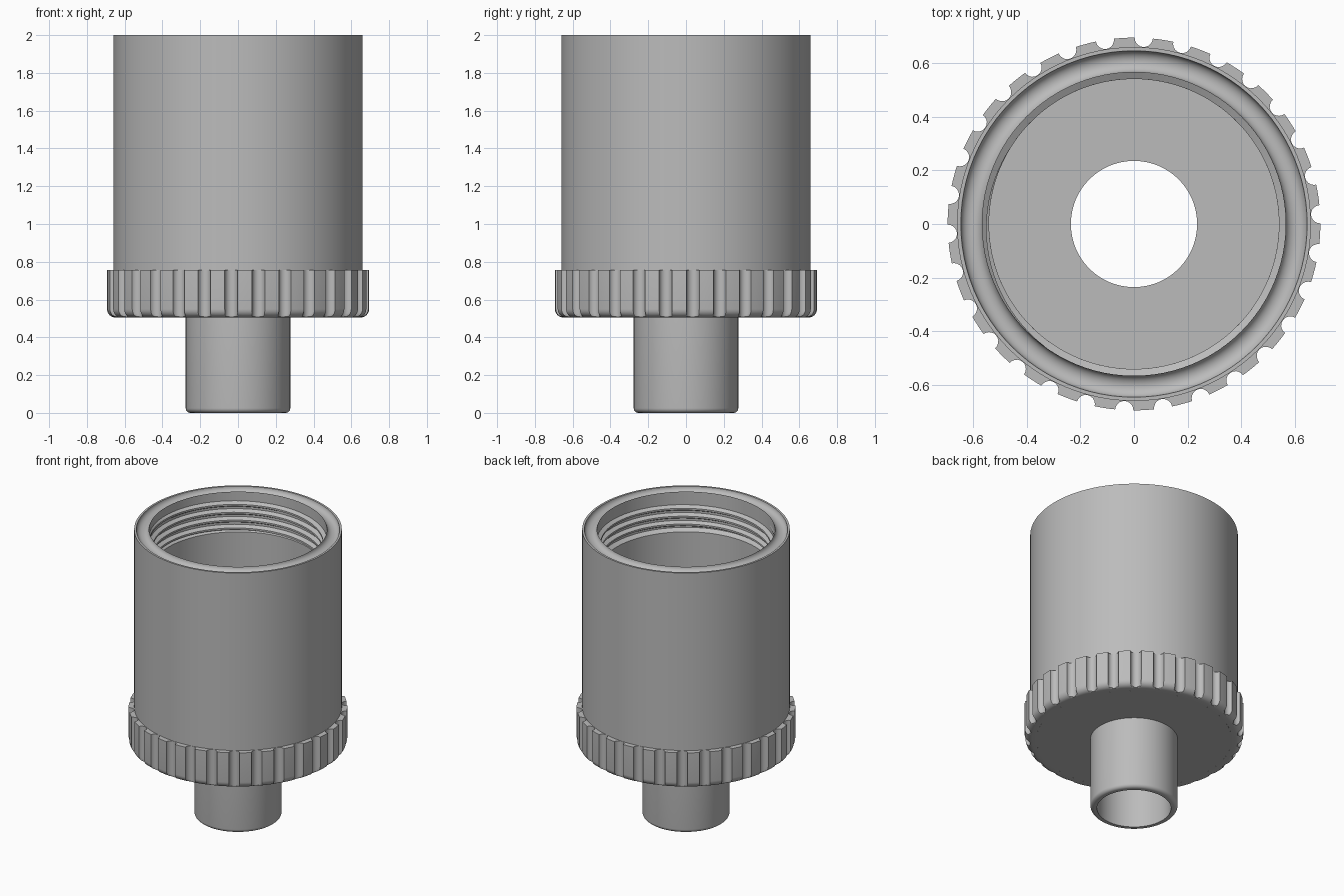
import bpy, bmesh
from math import sin, cos, pi, tau, radians, atan2, hypot

cube = bpy.data.objects.get("Cube")
if cube:
    bpy.data.objects.remove(cube, do_unlink=True)

grey = bpy.data.materials.new("plain grey")
grey.use_nodes = True
colour = (0.5, 0.5, 0.5, 1)
grey.diffuse_color = colour
grey.node_tree.nodes["Principled BSDF"].inputs["Base Color"].default_value = colour


def loft(name, rings, close_rings=True, cap_ends=False):
    """Skin a list of equal point loops; optionally join last loop to first."""
    bm = bmesh.new()
    loops = [[bm.verts.new(p) for p in ring] for ring in rings]
    count = len(loops[0])
    pairs = list(zip(loops, loops[1:]))
    if close_rings:
        pairs.append((loops[-1], loops[0]))
    for a, b in pairs:
        for i in range(count):
            j = (i + 1) % count
            bm.faces.new((a[i], a[j], b[j], b[i]))
    if cap_ends:
        bm.faces.new(loops[0])
        bm.faces.new(loops[-1])
    bmesh.ops.recalc_face_normals(bm, faces=bm.faces)
    mesh = bpy.data.meshes.new(name)
    bm.to_mesh(mesh)
    bm.free()
    mesh.materials.append(grey)
    obj = bpy.data.objects.new(name, mesh)
    bpy.context.collection.objects.link(obj)
    bpy.ops.object.select_all(action='DESELECT')
    obj.select_set(True)
    bpy.context.view_layer.objects.active = obj
    bpy.ops.object.shade_smooth_by_angle(angle=radians(30))
    return obj


def lathe(name, profile, steps=96):
    """Revolve a closed (radius, height) profile about z."""
    angles = [tau * i / steps for i in range(steps)]
    return loft(name, [[(r * cos(a), r * sin(a), z) for a in angles] for r, z in profile])


def fillet(radius, z, size, steps=6):
    """Rounded lower outer corner, from the underside up to the side."""
    return [(radius - size + size * sin(t), z + size - size * cos(t))
            for t in (pi / 2 * i / steps for i in range(steps + 1))]


FLOOR, BASE, BODY_R, BORE, THREAD_R = 0.63, 0.505, 0.659, 0.54, 0.565

# Cup body with a rounded channel in its top rim
channel = [(0.605 + 0.04 * cos(t), 2 - 0.035 * sin(t))
           for t in (pi * i / 12 for i in range(13))]
lathe("cup_body",
      [(0.277, BASE), (0.62, BASE), (0.62, 0.56), (BODY_R, 0.56), (BODY_R, 2)]
      + channel
      + [(THREAD_R, 1.75), (BORE, 1.73), (BORE, FLOOR), (0.277, FLOOR)])

# Hollow outlet tube
lathe("outlet_tube",
      [(0.235, 0)] + fillet(0.277, 0, 0.025) + [(0.277, FLOOR), (0.235, FLOOR)])

# Grip collar outline: lands separated by round flutes
COLLAR_R, FLUTES, FLUTE_R = 0.694, 30, 0.034
outline = []
for k in range(FLUTES):
    middle = radians(3) + tau * k / FLUTES
    for i in range(11):
        t = -pi / 2 + pi * i / 10
        x, y = COLLAR_R - FLUTE_R * cos(t), FLUTE_R * sin(t)
        outline.append((middle + atan2(y, x), min(COLLAR_R, hypot(x, y))))
    edge = atan2(FLUTE_R, COLLAR_R)
    gap = tau / FLUTES - 2 * edge
    outline += [(middle + edge + gap * f / 3, COLLAR_R) for f in (1, 2)]

levels = [(0.62, BASE)] + fillet(COLLAR_R, BASE, 0.045) + [(COLLAR_R, 0.757), (0.62, 0.757)]
loft("grip_collar",
     [[(min(r, limit) * cos(a), min(r, limit) * sin(a), z) for a, r in outline]
      for limit, z in levels])

# Internal screw thread, fading out at both ends
TURNS, STEPS, PITCH = 3.6, 96, 0.055
total = int(TURNS * STEPS)
sections = []
for i in range(total + 1):
    a = radians(20) + tau * i / STEPS
    z = 1.735 + PITCH * i / STEPS
    fade = min(1, (i + 1) / 12, (total + 1 - i) / 24)
    tip = THREAD_R - (THREAD_R - BORE) * fade
    shape = [(0.572, -0.024), (tip, -0.006), (tip, 0.006), (0.572, 0.024)]
    sections.append([(r * cos(a), r * sin(a), z + h) for r, h in shape])
loft("screw_thread", sections, close_rings=False, cap_ends=True)
